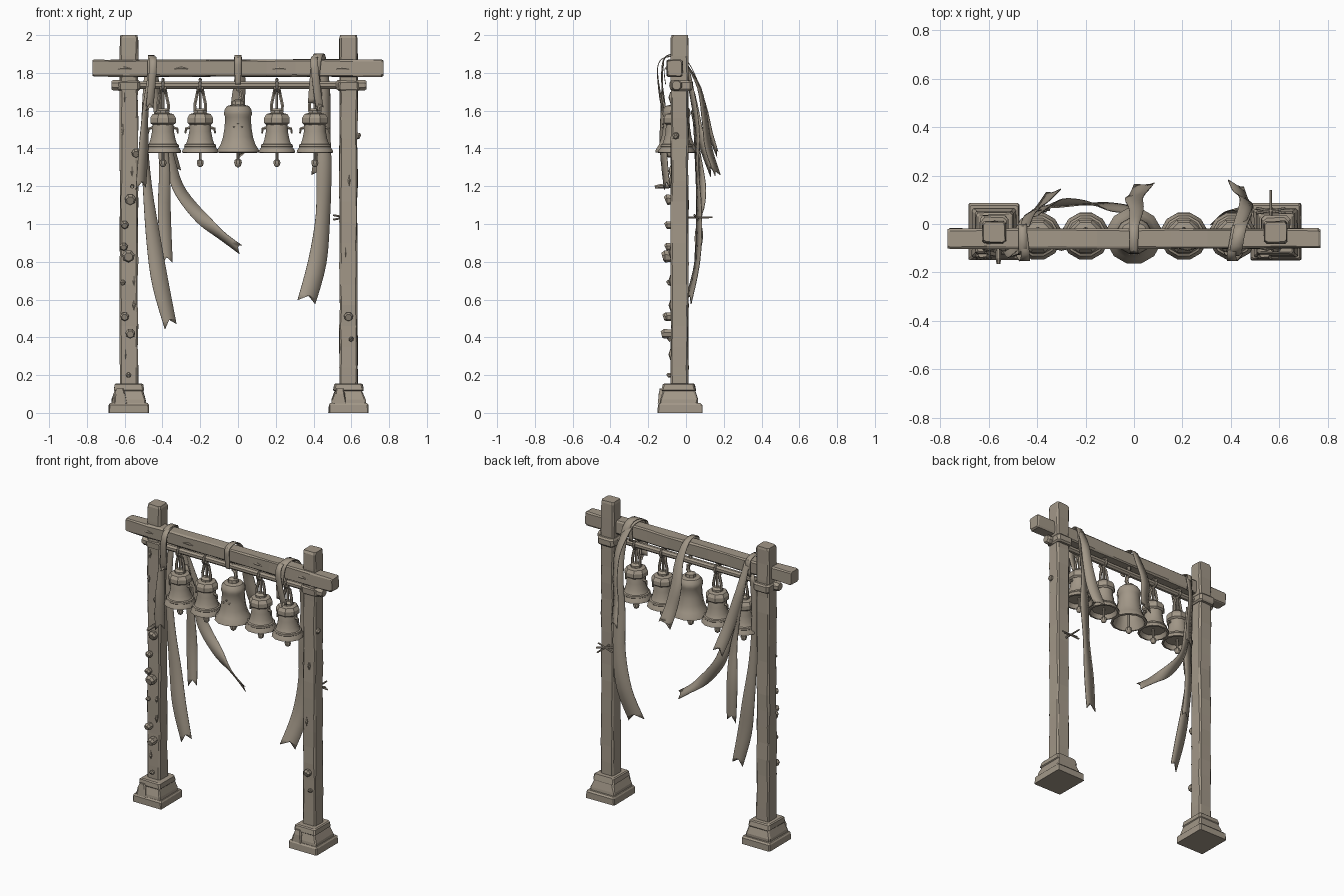
import bpy, bmesh, math, random
from mathutils import Vector

random.seed(4)
wood = bpy.data.materials.new("weathered taupe")
wood.diffuse_color = (0.36, 0.31, 0.245, 1)


def finish(name, bm, smooth=None):
    bmesh.ops.recalc_face_normals(bm, faces=bm.faces)
    me = bpy.data.meshes.new(name)
    bm.to_mesh(me)
    bm.free()
    me.materials.append(wood)
    ob = bpy.data.objects.new(name, me)
    bpy.context.collection.objects.link(ob)
    if smooth:
        bpy.ops.object.select_all(action='DESELECT')
        ob.select_set(True)
        bpy.context.view_layer.objects.active = ob
        bpy.ops.object.shade_smooth_by_angle(angle=math.radians(smooth))
    return ob


def skin(bm, rings, caps=True):
    """Join equal-length closed rings of points with quads."""
    vs = [[bm.verts.new(p) for p in r] for r in rings]
    n = len(vs[0])
    for a, b in zip(vs, vs[1:]):
        for i in range(n):
            bm.faces.new((a[i], a[(i + 1) % n], b[(i + 1) % n], b[i]))
    if caps:
        bm.faces.new(vs[0][::-1])
        bm.faces.new(vs[-1])


def timber(name, axis, cu, cv, sections, ch=0.008, jit=0.0):
    """Chamfered rectangular bar; sections are (position, half_u, half_v)."""
    rings = []
    for t, hu, hv in sections:
        ring = []
        for sx, sy, first in ((1, 1, 0), (-1, 1, 1), (-1, -1, 0), (1, -1, 1)):
            pts = [(sx * hu, sy * (hv - ch)), (sx * (hu - ch), sy * hv)]
            ring += pts[::-1] if first else pts
        rings.append([])
        for u, v in ring:
            u += cu + random.uniform(-jit, jit)
            v += cv + random.uniform(-jit, jit)
            rings[-1].append((u, v, t) if axis == 'Z' else (t, u, v))
    bm = bmesh.new()
    skin(bm, rings)
    return finish(name, bm)


def tube(name, pts, radii, n=8, smooth=None):
    """Round bar along a path, one radius per point."""
    pts = [Vector(p) for p in pts]
    rings = []
    for i, p in enumerate(pts):
        d = (pts[min(i + 1, len(pts) - 1)] - pts[max(i - 1, 0)]).normalized()
        a = d.cross(Vector((0, 1, 0)) if abs(d.y) < 0.8 else Vector((1, 0, 0))).normalized()
        b = d.cross(a)
        rings.append([p + radii[i] * (a * math.cos(k) + b * math.sin(k))
                      for k in (2 * math.pi * (j + 0.5) / n for j in range(n))])
    bm = bmesh.new()
    skin(bm, rings)
    return finish(name, bm, smooth)


def lathe(name, x, y, profile, n, smooth=40):
    bm = bmesh.new()
    skin(bm, [[(x + r * math.cos(k), y + r * math.sin(k), z)
               for k in (2 * math.pi * (j + 0.5) / n for j in range(n))] for r, z in profile])
    return finish(name, bm, smooth)


def ribbon(name, keys, steps=4):
    """Cloth strip through keys (x, y, z, width, turn in degrees) with a forked end."""
    k = [Vector(q) for q in keys]
    k = [k[0]] + k + [k[-1]]
    s = []
    for a, b, c, d in zip(k, k[1:], k[2:], k[3:]):
        for i in range(steps):
            t = i / steps
            s.append(0.5 * (2 * b + (c - a) * t + (2 * a - 5 * b + 4 * c - d) * t * t
                            + (3 * b - a - 3 * c + d) * t ** 3))
    s.append(k[-1])
    bm = bmesh.new()
    rows = []
    for i, q in enumerate(s):
        p = Vector(q[:3])
        tan = (Vector(s[min(i + 1, len(s) - 1)][:3]) - Vector(s[max(i - 1, 0)][:3])).normalized()
        w = Vector((math.cos(math.radians(q[4])), math.sin(math.radians(q[4])), 0))
        w = (w - tan * w.dot(tan)).normalized() * q[3] / 2
        notch = tan * 0.045 if i == len(s) - 1 else Vector()
        rows.append([bm.verts.new(v) for v in (p - w, p - notch, p + w - notch * 0.3)])
    for a, b in zip(rows, rows[1:]):
        for j in (0, 1):
            bm.faces.new((a[j], a[j + 1], b[j + 1], b[j]))
    ob = finish(name, bm, 35)
    m = ob.modifiers.new("cloth thickness", 'SOLIDIFY')
    m.thickness = 0.004
    m.offset = 0


# Posts, stepped feet and lashings
for side, px in (("left", -0.578), ("right", 0.585)):
    timber(side + "_post", 'Z', px, -0.034,
           [(0.02 + 0.11 * i, 0.048, 0.046) for i in range(18)] + [(1.985, 0.048, 0.046), (2.0, 0.043, 0.041)],
           0.009, 0.003)
    timber(side + "_foot_slab", 'Z', px, -0.032,
           [(0, 0.106, 0.118), (0.042, 0.105, 0.117), (0.052, 0.098, 0.11)], 0.006, 0.002)
    timber(side + "_foot_block", 'Z', px, -0.038,
           [(0.045, 0.092, 0.102), (0.07, 0.09, 0.1), (0.115, 0.074, 0.086),
            (0.12, 0.08, 0.09), (0.15, 0.074, 0.084), (0.156, 0.068, 0.078)], 0.008, 0.003)
    timber(side + "_foot_patch", 'Z', px - 0.045, -0.125,
           [(0.05, 0.032, 0.022), (0.1, 0.027, 0.018), (0.13, 0.018, 0.012)], 0.005, 0.003)
    timber(side + "_lashing", 'Z', px, -0.025,
           [(1.705, 0.052, 0.052), (1.715, 0.06, 0.06), (1.75, 0.06, 0.06), (1.76, 0.052, 0.052)], 0.015, 0.002)

# Cross beam and bell rail
timber("cross_beam", 'X', -0.06, 1.825,
       [(-0.77, 0.038, 0.042)] + [(-0.76 + 0.152 * i, 0.041, 0.045) for i in range(11)] + [(0.77, 0.037, 0.04)],
       0.008, 0.003)
tube("bell_rail", [(-0.67, -0.05, 1.735), (-0.66, -0.05, 1.735), (-0.53, -0.05, 1.735), (-0.52, -0.05, 1.735),
                   (0.52, -0.05, 1.735), (0.53, -0.05, 1.735), (0.67, -0.05, 1.735), (0.68, -0.05, 1.735)],
     [0.024, 0.03, 0.03, 0.021, 0.021, 0.03, 0.03, 0.024], 8)

# Four small bells with caps, hangers, lugs and clappers
by = -0.05
for i, x in enumerate((-0.397, -0.2, 0.206, 0.407)):
    lathe("small_bell", x, by,
          [(0.05, 1.57), (0.058, 1.54), (0.06, 1.49), (0.068, 1.45), (0.08, 1.415), (0.098, 1.39), (0.1, 1.378),
           (0.088, 1.376), (0.07, 1.415), (0.052, 1.47), (0.048, 1.54)], 12)
    lathe("bell_cap", x, by, [(0.06, 1.525), (0.073, 1.535), (0.073, 1.562), (0.06, 1.582), (0.025, 1.59)], 8, 20)
    lathe("bell_band", x, by, [(0.079, 1.424), (0.086, 1.42), (0.088, 1.41), (0.083, 1.404)], 12)
    lathe("bell_crown", x, by, [(0.035, 1.585), (0.035, 1.6), (0.02, 1.612)], 8, 20)
    for s in (-1, 1):
        tube("bell_hanger", [(x + s * 0.027, by, 1.59), (x + s * 0.029, by, 1.63),
                             (x + s * 0.016, by, 1.69), (x + s * 0.01, by - 0.026, 1.72)], [0.009] * 4, 6)
        tube("bell_lug", [(x + s * 0.055, by, 1.51), (x + s * 0.075, by, 1.505), (x + s * 0.079, by, 1.48)],
             [0.009, 0.008, 0.005], 6)
    tube("hanger_loop", [(x, by + 0.03 * math.cos(a), 1.735 + 0.03 * math.sin(a))
                         for a in (math.pi * j / 6 for j in range(13))], [0.009] * 13, 6)
    tube("hanger_link", [(x, by, 1.705), (x, by, 1.6)], [0.008, 0.008], 6)
    lathe("bell_clapper", x, by, [(0.008, 1.54), (0.008, 1.342), (0.018, 1.335), (0.02, 1.322),
                                  (0.015, 1.308), (0.006, 1.302)], 8)

# Large middle bell
lathe("large_bell", 0, by,
      [(0.03, 1.632), (0.06, 1.625), (0.074, 1.605), (0.077, 1.58), (0.07, 1.565), (0.074, 1.51), (0.082, 1.46),
       (0.096, 1.42), (0.113, 1.395), (0.117, 1.38), (0.102, 1.377), (0.08, 1.43), (0.062, 1.5), (0.06, 1.58)], 12)
lathe("large_bell_crown", 0, by, [(0.035, 1.625), (0.032, 1.65), (0.012, 1.66)], 8, 20)
tube("large_bell_hook", [(0, by, 1.64), (0.02, by, 1.67), (0.016, by, 1.7), (0, by, 1.71), (0, by, 1.79)],
     [0.012] * 5, 6)
lathe("large_bell_clapper", 0, by, [(0.009, 1.6), (0.009, 1.345), (0.02, 1.338), (0.022, 1.324),
                                    (0.016, 1.308), (0.006, 1.3)], 8)
for s in (-1, 0, 1):
    tube("large_bell_mark", [(s * 0.02, -0.112, 1.515 + 0.015 * (s == 0)), (s * 0.02, -0.128, 1.51 + 0.02 * (s == 0))],
         [0.008, 0.005], 3)

# Cloth ribbons knotted over the beam
ribbon("left_front_ribbon", [(-0.46, -0.01, 1.77, .035, 0), (-0.46, -0.01, 1.875, .035, 0),
       (-0.46, -0.11, 1.88, .035, 0), (-0.465, -0.125, 1.76, .035, 0), (-0.49, -0.12, 1.6, .04, 40),
       (-0.5, -0.12, 1.4, .06, 35), (-0.515, -0.1, 1.18, .06, 30)])
ribbon("left_long_ribbon", [(-0.48, -0.02, 1.78, .035, 0), (-0.495, -0.03, 1.5, .04, 40), (-0.48, -0.03, 1.2, .05, 20),
       (-0.445, -0.03, 0.9, .08, 15), (-0.41, -0.04, 0.68, .09, 15), (-0.355, -0.04, 0.45, .07, 20)])
ribbon("left_middle_ribbon", [(-0.45, -0.01, 1.86, .035, 0), (-0.44, 0.03, 1.7, .04, 20), (-0.41, 0.05, 1.5, .05, 20),
       (-0.39, 0.05, 1.3, .055, 0), (-0.39, 0.065, 1.05, .07, 15), (-0.375, 0.05, 0.78, .06, 10)])
ribbon("left_blown_ribbon", [(-0.42, 0.03, 1.6, .04, 10), (-0.37, 0.07, 1.38, .05, 10), (-0.32, 0.085, 1.2, .07, 30),
       (-0.22, 0.085, 1.06, .07, 10), (-0.1, 0.07, 0.95, .06, -30), (0.02, 0.06, 0.86, .05, -20)])
ribbon("left_back_ribbon", [(-0.45, -0.01, 1.86, .035, 0), (-0.43, 0.04, 1.68, .05, 20), (-0.38, 0.08, 1.45, .07, 30),
       (-0.33, 0.14, 1.26, .07, 20)])
ribbon("middle_ribbon", [(0, -0.108, 1.74, .03, 0), (0, -0.115, 1.8, .035, 0), (0, -0.11, 1.88, .035, 0),
       (0, -0.01, 1.88, .04, 0), (0.01, 0.06, 1.76, .06, 0), (0, 0.105, 1.62, .075, 5),
       (0.02, 0.13, 1.48, .08, 15), (0.045, 0.17, 1.36, .09, 10)])
ribbon("right_long_ribbon", [(0.39, -0.115, 1.64, .04, 0), (0.405, -0.13, 1.77, .05, 0), (0.42, -0.11, 1.885, .05, 0),
       (0.44, -0.01, 1.88, .05, 0), (0.465, 0.03, 1.7, .05, 30), (0.46, 0.06, 1.5, .06, 20), (0.455, 0.06, 1.3, .08, 10),
       (0.45, 0.07, 1.05, .08, 20), (0.42, 0.06, 0.8, .1, 15), (0.36, 0.01, 0.58, .1, 20)])
ribbon("right_back_ribbon", [(0.43, -0.01, 1.87, .045, 0), (0.46, 0.07, 1.72, .055, -20), (0.46, 0.1, 1.55, .06, -30),
       (0.44, 0.12, 1.4, .07, -30), (0.42, 0.17, 1.25, .07, -25)])
for x, lean in ((-0.46, 0.01), (0.42, -0.015)):
    ribbon("beam_wrap", [(x, -0.015, 1.765, .03, 0), (x, -0.01, 1.87, .03, 0), (x + lean, -0.11, 1.882, .035, 0),
                         (x + lean, -0.15, 1.83, .04, 0), (x, -0.14, 1.7, .04, 10), (x - lean, -0.12, 1.6, .04, 20)])

# Knobs and fungus studs on the post fronts: x, z, radius, reach
for x, z, r, d in ((-0.57, 1.13, .03, .03), (-0.605, 0.88, .022, .03), (-0.58, 0.83, .034, .045), (-0.6, 0.995, .022, .03),
                   (-0.57, 0.42, .027, .05), (-0.6, 0.51, .024, .04), (-0.54, 1.375, .024, .025),
                   (-0.61, 0.69, .015, .02), (-0.58, 0.2, .014, .02), (0.585, 0.51, .025, .03),
                   (0.6, 0.39, .014, .015), (-0.56, 1.2, .012, .085)):
    tube("post_stud", [(x, -0.07, z), (x, -0.08 - d * 0.7, z), (x, -0.08 - d, z - 0.004)], [r * 0.85, r, r * 0.7], 7)

# Shallow raised wood knots on the posts and beam
for x, z in ((-0.6, 1.67), (-0.61, 1.5), (-0.56, 1.28), (-0.55, 0.7), (-0.595, 0.31), (-0.55, 0.57),
             (0.57, 0.85), (0.59, 1.23)):
    tube("wood_knot", [(x, -0.082, z - .03), (x, -0.083, z), (x, -0.082, z + .03)], [0.001, 0.01, 0.001], 6)
for x in (-0.6, -0.3, 0.22, 0.55):
    tube("beam_knot", [(x - .04, -0.1, 1.82), (x, -0.102, 1.825), (x + .04, -0.1, 1.82)], [0.001, 0.009, 0.001], 6)

# Side peg and crossed twigs on the right post
tube("right_post_peg", [(0.61, -0.05, 1.475), (0.64, -0.055, 1.465), (0.648, -0.055, 1.462)], [0.016, 0.018, 0.01], 7)
tube("twig_stem", [(0.565, 0, 1.035), (0.565, 0.14, 1.035)], [0.007, 0.005], 6)
for s in (-1, 1):
    tube("crossed_twig", [(0.565 - 0.06, 0.055 + s * 0.01, 1.035 - s * 0.012), (0.565 + 0.06, 0.055 - s * 0.01, 1.035 + s * 0.012)],
         [0.006, 0.005], 6)
